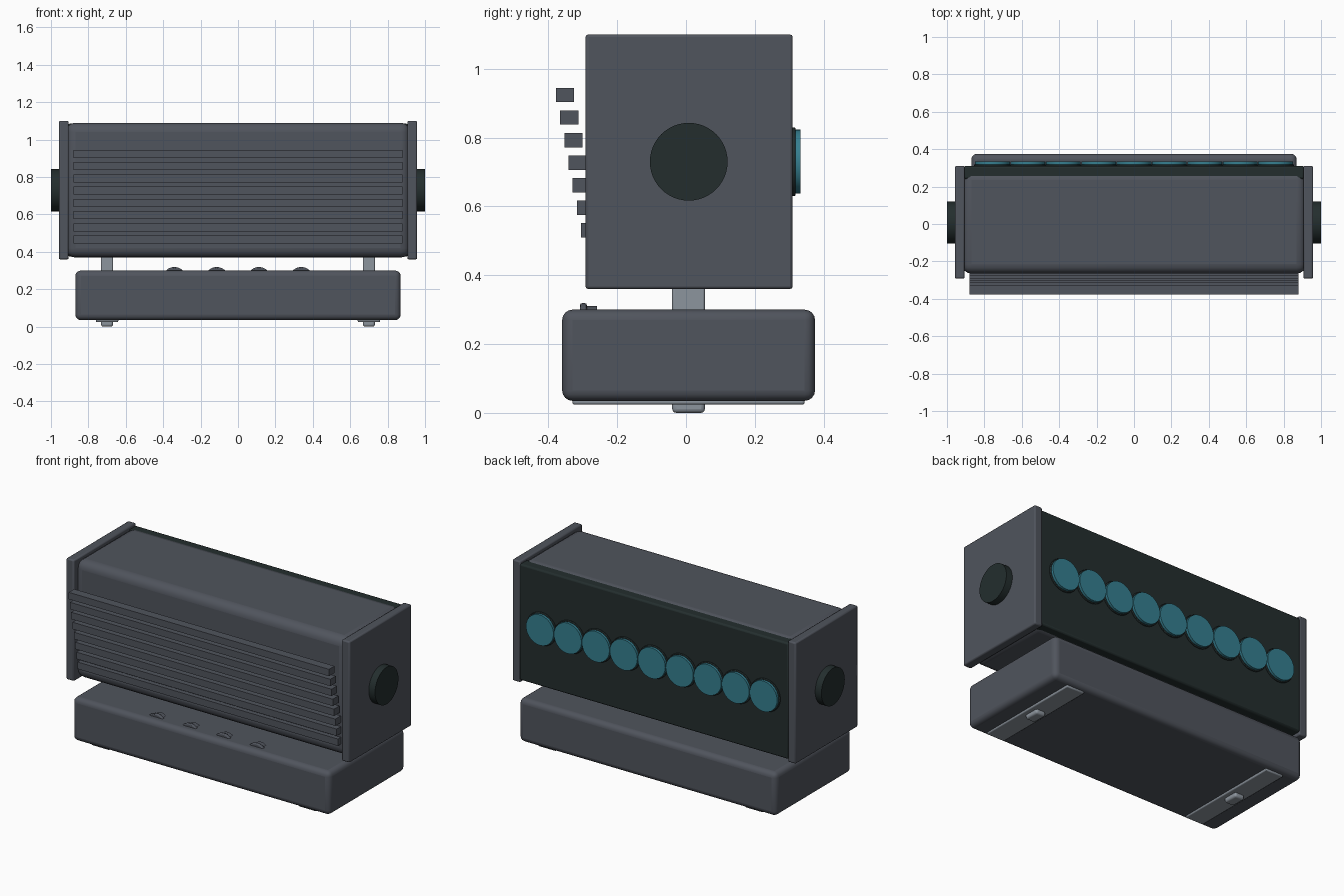
import bpy
import math

if "Cube" in bpy.data.objects:
    bpy.data.objects.remove(bpy.data.objects["Cube"])


def material(name, rgb):
    m = bpy.data.materials.new(name)
    m.diffuse_color = (*rgb, 1.0)
    m.use_nodes = True
    m.node_tree.nodes["Principled BSDF"].inputs["Base Color"].default_value = m.diffuse_color
    return m


GREY = material("slate grey", (0.080, 0.089, 0.109))
DARK = material("dark green black", (0.017, 0.027, 0.027))
TEAL = material("teal glass", (0.036, 0.212, 0.279))
METAL = material("light metal", (0.265, 0.30, 0.34))


def finish(ob, name, mat, bevel, segments):
    ob.name = name
    ob.data.materials.append(mat)
    if bevel:
        mod = ob.modifiers.new("Bevel", 'BEVEL')
        mod.width = bevel
        mod.segments = segments
        mod.limit_method = 'ANGLE'
        mod.angle_limit = math.radians(40)
    bpy.ops.object.shade_smooth_by_angle(angle=math.radians(35))
    return ob


def box(name, mat, x, y, z, bevel=0.0, segments=3):
    """Box from (min, max) pairs on each axis."""
    mid = [(a + b) / 2 for a, b in (x, y, z)]
    bpy.ops.mesh.primitive_cube_add(size=1, location=mid)
    ob = bpy.context.object
    ob.scale = [b - a for a, b in (x, y, z)]
    bpy.ops.object.transform_apply(location=False, rotation=False, scale=True)
    return finish(ob, name, mat, bevel, segments)


def disc(name, mat, axis, centre, radius, depth, bevel=0.0):
    """Cylinder lying along the x or y axis."""
    rot = (0, math.pi / 2, 0) if axis == 'x' else (math.pi / 2, 0, 0)
    bpy.ops.mesh.primitive_cylinder_add(vertices=48, radius=radius, depth=depth,
                                        location=centre, rotation=rot)
    bpy.ops.object.transform_apply(location=False, rotation=True, scale=False)
    return finish(bpy.context.object, name, mat, bevel, 2)


# Lamp housing and dark back panel
box("housing", GREY, (-0.92, 0.92), (-0.265, 0.285), (0.37, 1.09), 0.05, 4)
box("back_panel", DARK, (-0.91, 0.91), (0.24, 0.31), (0.375, 1.085), 0.01, 2)

# Row of lenses with dark rims
for i in range(9):
    x = (i - 4) * 0.189
    disc("lens_rim", DARK, 'y', (x, 0.309, 0.73), 0.10, 0.018, 0.003)
    disc("lens", TEAL, 'y', (x, 0.319, 0.73), 0.093, 0.028)

# Slanted bank of cooling fins on the front
for i in range(8):
    z = 0.945 - i * 0.0655
    y = -0.378 + i * 0.0122
    box("cooling_fin", GREY, (-0.88, 0.88), (y, y + 0.053), (z - 0.042, z))

# Base box
box("base", GREY, (-0.87, 0.87), (-0.36, 0.375), (0.035, 0.30), 0.03, 4)

for s in (-1, 1):
    # End plates and pivot knobs
    box("end_plate", GREY, sorted((s * 0.905, s * 0.958)), (-0.292, 0.31),
        (0.36, 1.10), 0.008, 2)
    disc("pivot_knob", DARK, 'x', (s * 0.97, 0.008, 0.73), 0.113, 0.06)
    # Posts, mounting strips and bolts
    box("post", METAL, (s * 0.70 - 0.032, s * 0.70 + 0.032), (-0.04, 0.055),
        (0.25, 0.40), 0.006, 2)
    box("mounting_strip", METAL, (s * 0.70 - 0.06, s * 0.70 + 0.06),
        (-0.33, 0.345), (0.024, 0.05), 0.006, 2)
    box("bolt", METAL, (s * 0.70 - 0.032, s * 0.70 + 0.032), (-0.04, 0.055),
        (0.0, 0.04), 0.012, 3)

# Thumb wheels sunk into the top of the base
for i in range(4):
    x = -0.34 + i * 0.226
    disc("thumb_wheel", GREY, 'y', (x, -0.298, 0.255), 0.064, 0.02, 0.006)
    disc("wheel_hub", GREY, 'y', (x, -0.275, 0.255), 0.056, 0.034)
